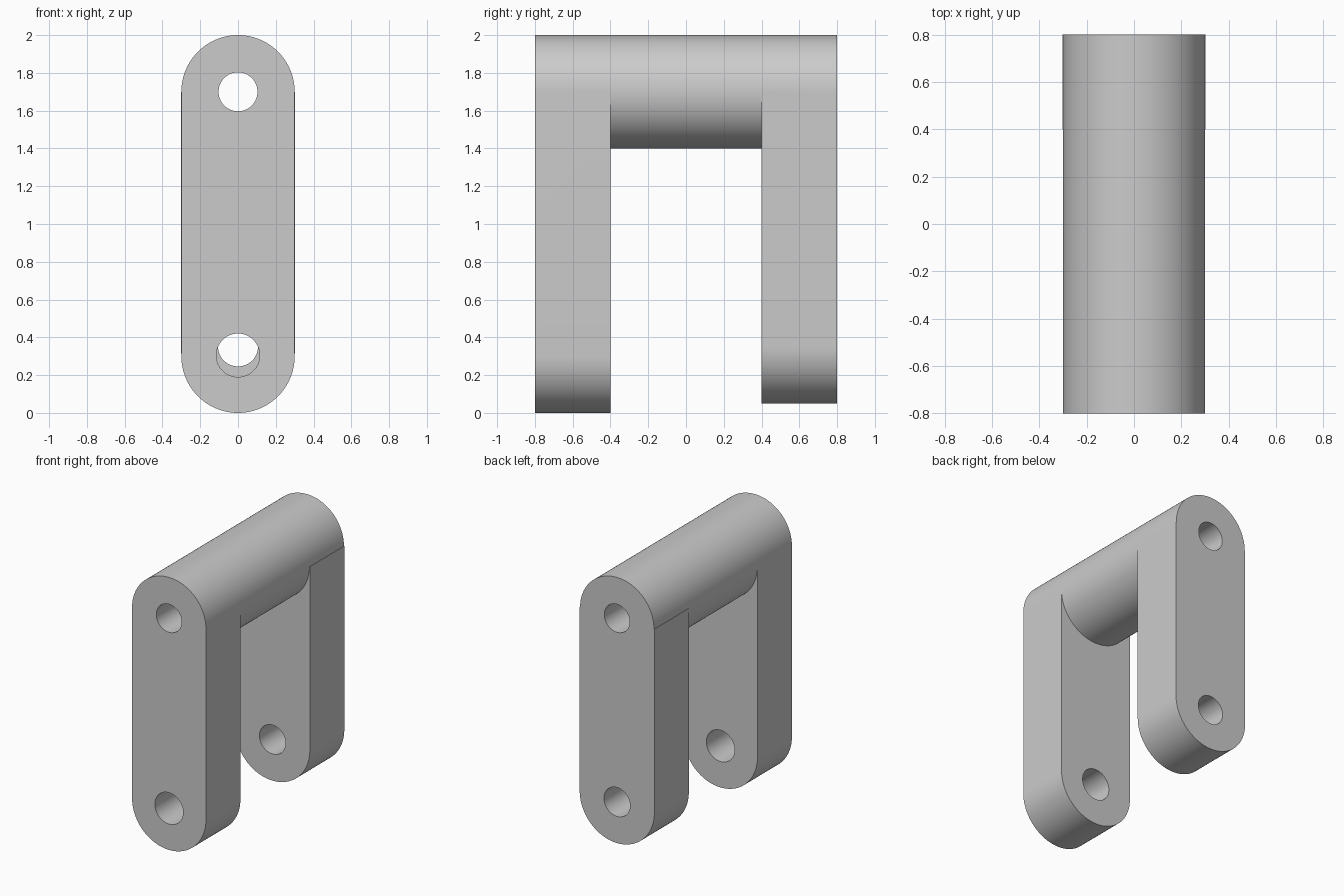
import bpy, bmesh, math

cube = bpy.data.objects.get("Cube")
if cube:
    bpy.data.objects.remove(cube, do_unlink=True)

SEG = 96
TOP_Z = 1.7


def prism(name, outline, y0, y1):
    """Extrude an (x, z) outline along y."""
    bm = bmesh.new()
    face = bm.faces.new([bm.verts.new((x, y0, z)) for x, z in outline])
    ext = bmesh.ops.extrude_face_region(bm, geom=[face])
    verts = [v for v in ext["geom"] if isinstance(v, bmesh.types.BMVert)]
    bmesh.ops.translate(bm, verts=verts, vec=(0, y1 - y0, 0))
    bmesh.ops.recalc_face_normals(bm, faces=bm.faces)
    mesh = bpy.data.meshes.new(name)
    bm.to_mesh(mesh)
    bm.free()
    obj = bpy.data.objects.new(name, mesh)
    bpy.context.collection.objects.link(obj)
    return obj


def circle(radius, z):
    angles = [math.tau * i / SEG for i in range(SEG)]
    return [(radius * math.cos(a), z + radius * math.sin(a)) for a in angles]


def arm_outline(radius, low_z):
    """Flat top at the bar's axis, round lower end."""
    angles = [math.pi + math.pi * i / (SEG // 2) for i in range(SEG // 2 + 1)]
    arc = [(radius * math.cos(a), low_z + radius * math.sin(a)) for a in angles]
    return arc + [(radius, TOP_Z), (-radius, TOP_Z)]


def combine(target, tool, operation):
    bpy.context.view_layer.objects.active = target
    mod = target.modifiers.new(operation, "BOOLEAN")
    mod.operation = operation
    mod.solver = "EXACT"
    mod.object = tool
    bpy.ops.object.modifier_apply(modifier=mod.name)
    bpy.data.objects.remove(tool, do_unlink=True)


# Crossbar with an arm hanging from each end
link = prism("double_arm_link", circle(0.3, TOP_Z), -0.8, 0.8)
combine(link, prism("front_arm", arm_outline(0.3, 0.3), -0.8, -0.4), "UNION")
combine(link, prism("back_arm", arm_outline(0.303, 0.353), 0.4, 0.8), "UNION")

# Merge the flat end faces
bm = bmesh.new()
bm.from_mesh(link.data)
bmesh.ops.remove_doubles(bm, verts=bm.verts, dist=0.0001)
bmesh.ops.dissolve_limit(bm, angle_limit=math.radians(0.1),
                         verts=bm.verts, edges=bm.edges)
bm.to_mesh(link.data)
bm.free()

# Pin holes: one through the bar, one in each arm
for name, radius, z, y0, y1 in (("bar_hole", 0.103, TOP_Z, -1, 1),
                                ("front_hole", 0.115, 0.305, -1, -0.2),
                                ("back_hole", 0.106, 0.352, 0.2, 1)):
    combine(link, prism(name, circle(radius, z), y0, y1), "DIFFERENCE")

# Plain grey finish
grey = bpy.data.materials.new("light_grey")
grey.use_nodes = True
colour = (0.6, 0.6, 0.6, 1)
grey.diffuse_color = colour
grey.node_tree.nodes["Principled BSDF"].inputs["Base Color"].default_value = colour
link.data.materials.clear()
link.data.materials.append(grey)

bpy.ops.object.select_all(action="DESELECT")
link.select_set(True)
bpy.context.view_layer.objects.active = link
bpy.ops.object.shade_smooth_by_angle(angle=math.radians(30))
